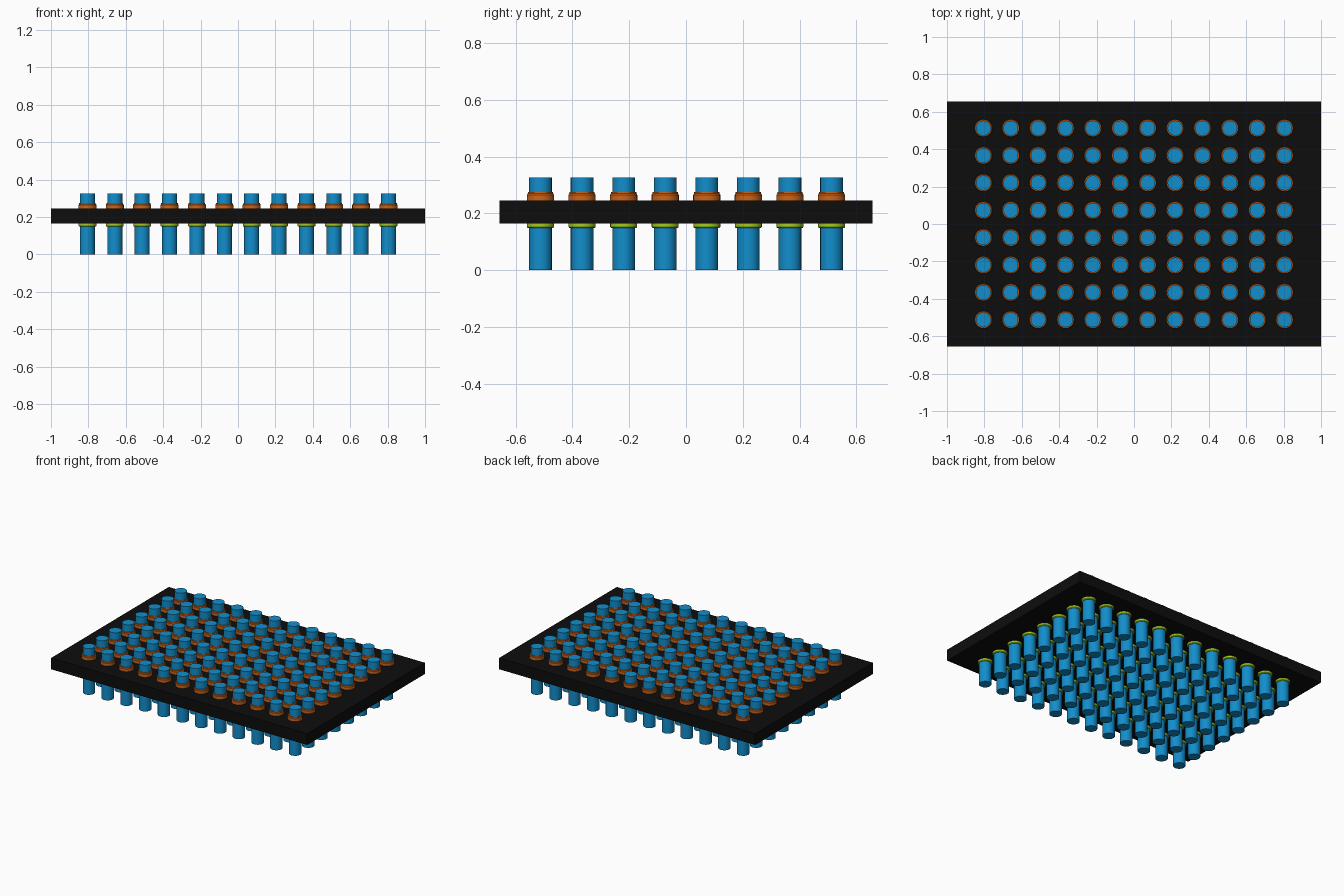
import bpy, bmesh, math

if "Cube" in bpy.data.objects:
    bpy.data.objects.remove(bpy.data.objects["Cube"])

COLS, ROWS, PITCH = 12, 8, 0.1464
Z0, Z1 = 0.165, 0.245          # underside and top of the board
SIDES = 24


def material(name, rgb):
    m = bpy.data.materials.new(name)
    m.diffuse_color = (*rgb, 1)
    m.use_nodes = True
    m.node_tree.nodes["Principled BSDF"].inputs["Base Color"].default_value = m.diffuse_color
    return m


blue = material("blue", (0.006, 0.27, 0.60))
orange = material("orange", (0.60, 0.13, 0.012))
green = material("lime green", (0.37, 0.60, 0.015))
black = material("black", (0.004, 0.004, 0.004))


def finish(bm, name, mat):
    bmesh.ops.recalc_face_normals(bm, faces=bm.faces)
    me = bpy.data.meshes.new(name)
    bm.to_mesh(me)
    bm.free()
    me.materials.append(mat)
    ob = bpy.data.objects.new(name, me)
    bpy.context.collection.objects.link(ob)
    return ob


def turned_grid(name, profile, mat):
    """Turn a closed (radius, z) profile at every grid position."""
    bm = bmesh.new()
    for i in range(COLS):
        for j in range(ROWS):
            cx = (i - (COLS - 1) / 2) * PITCH
            cy = (j - (ROWS - 1) / 2) * PITCH
            rings = []
            for r, z in profile:
                rings.append([bm.verts.new((cx + r * math.cos(2 * math.pi * k / SIDES),
                                            cy + r * math.sin(2 * math.pi * k / SIDES), z))
                              for k in range(SIDES)])
            for a, b in zip(rings, rings[1:]):
                for k in range(SIDES):
                    n = (k + 1) % SIDES
                    bm.faces.new((a[k], a[n], b[n], b[k]))
            bm.faces.new(rings[0][::-1])
            bm.faces.new(rings[-1])
    ob = finish(bm, name, mat)
    bpy.ops.object.select_all(action='DESELECT')
    ob.select_set(True)
    bpy.context.view_layer.objects.active = ob
    bpy.ops.object.shade_smooth_by_angle(angle=math.radians(30))
    return ob


# Flat board that holds the pins
bm = bmesh.new()
bmesh.ops.create_cube(bm, size=1)
for v in bm.verts:
    v.co.x *= 2.0
    v.co.y *= 1.312
    v.co.z = Z1 if v.co.z > 0 else Z0
finish(bm, "board", black)

# Pins passing through the board
turned_grid("pins", [(0.040, 0.0), (0.040, 0.326)], blue)

# Stepped collars on top of the board
turned_grid("upper_collars", [(0.048, Z1 - 0.01), (0.048, 0.265), (0.0445, 0.270),
                              (0.0445, 0.275)], orange)

# Thin rings under the board
turned_grid("lower_rings", [(0.044, 0.148), (0.0475, 0.152), (0.0475, Z0 + 0.01)], green)
